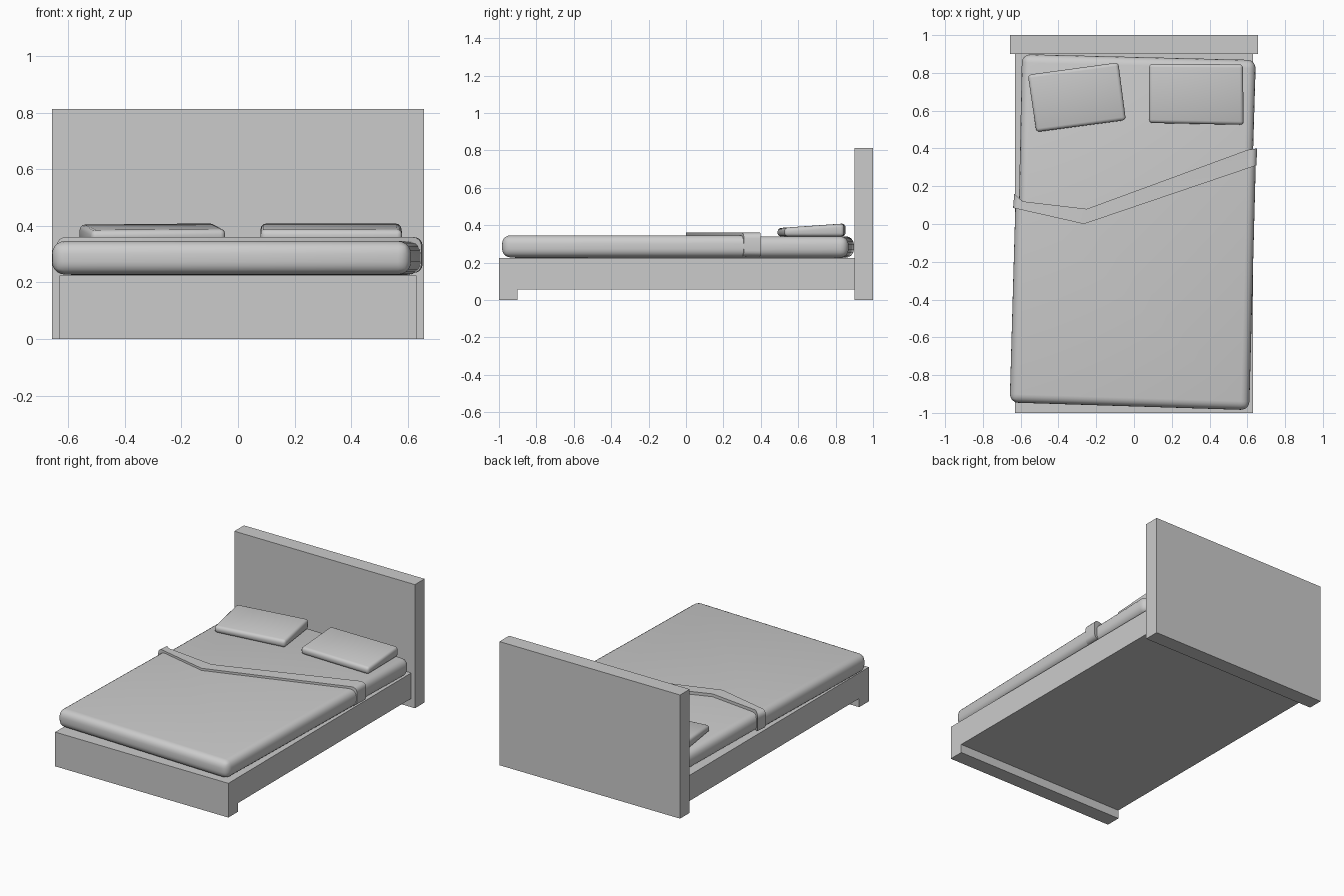
import bpy, bmesh
from mathutils import Vector

if "Cube" in bpy.data.objects:
    bpy.data.objects.remove(bpy.data.objects["Cube"])


def finish(bm, name, smooth):
    bmesh.ops.recalc_face_normals(bm, faces=bm.faces[:])
    mesh = bpy.data.meshes.new(name)
    bm.to_mesh(mesh)
    bm.free()
    obj = bpy.data.objects.new(name, mesh)
    bpy.context.collection.objects.link(obj)
    if smooth:
        bpy.ops.object.select_all(action='DESELECT')
        obj.select_set(True)
        bpy.context.view_layer.objects.active = obj
        bpy.ops.object.shade_smooth_by_angle(angle=0.7)
    return obj


def prism(name, poly, z0, z1, radius=0, rounded=(), segments=4, slope=0):
    """Upright prism; the listed sides get rounded top and bottom edges."""
    bm = bmesh.new()
    n = len(poly)
    yc = sum(p[1] for p in poly) / n
    low = [bm.verts.new((x, y, z0)) for x, y in poly]
    top = [bm.verts.new((x, y, z1 + slope * (y - yc))) for x, y in poly]
    bm.faces.new(low[::-1])
    bm.faces.new(top)
    for i in range(n):
        j = (i + 1) % n
        bm.faces.new((low[i], low[j], top[j], top[i]))
    if radius:
        edges = []
        for i in rounded:
            j = (i + 1) % n
            edges += [bm.edges.get((low[i], low[j])), bm.edges.get((top[i], top[j]))]
            if j in rounded:
                edges.append(bm.edges.get((low[j], top[j])))
        bmesh.ops.bevel(bm, geom=edges, offset=radius, segments=segments,
                        profile=0.5, affect='EDGES', clamp_overlap=True)
    return finish(bm, name, bool(radius))


def rect(x0, x1, y0, y1):
    return [(x0, y0), (x1, y0), (x1, y1), (x0, y1)]


# Headboard
prism("headboard", rect(-0.657, 0.657, 0.9, 1.0), 0, 0.813)

# Base with a full-width front foot, drawn as a side profile
profile = [(-1, 0), (-0.9, 0), (-0.9, 0.057), (0.9, 0.057), (0.9, 0.225), (-1, 0.225)]
bm = bmesh.new()
face = bm.faces.new([bm.verts.new((-0.63, y, z)) for y, z in profile])
ext = bmesh.ops.extrude_face_region(bm, geom=[face])
bmesh.ops.translate(bm, vec=Vector((1.26, 0, 0)),
                    verts=[v for v in ext["geom"] if isinstance(v, bmesh.types.BMVert)])
finish(bm, "bed_base", False)

# Mattress, slightly askew on the base
prism("mattress", [(-0.63, -0.92), (0.59, -0.96), (0.645, 0.868), (-0.593, 0.899)],
      0.226, 0.341, 0.045, (0, 1, 2, 3))

# Blanket with a slanted head edge
prism("blanket", [(-0.658, -0.945), (0.61, -0.985), (0.645, 0.33), (-0.265, 0.03), (-0.628, 0.1)],
      0.228, 0.346, 0.045, (4, 0, 1), 5)

# Folded-over band at the blanket edge
prism("blanket_fold", [(-0.64, 0.085), (-0.265, 0.0), (0.648, 0.31), (0.652, 0.4),
                       (0.6, 0.392), (-0.25, 0.08), (-0.59, 0.12), (-0.634, 0.16)],
      0.234, 0.36, 0.03, (2, 7), 4)

# Pillows, rising towards the headboard
prism("right_pillow", [(0.08, 0.535), (0.58, 0.525), (0.577, 0.845), (0.08, 0.848)],
      0.34, 0.398, 0.018, (0, 1, 2, 3), 3, 0.07)
prism("left_pillow", [(-0.517, 0.487), (-0.043, 0.55), (-0.083, 0.855), (-0.562, 0.79)],
      0.34, 0.397, 0.018, (0, 1, 2, 3), 3, 0.07)
